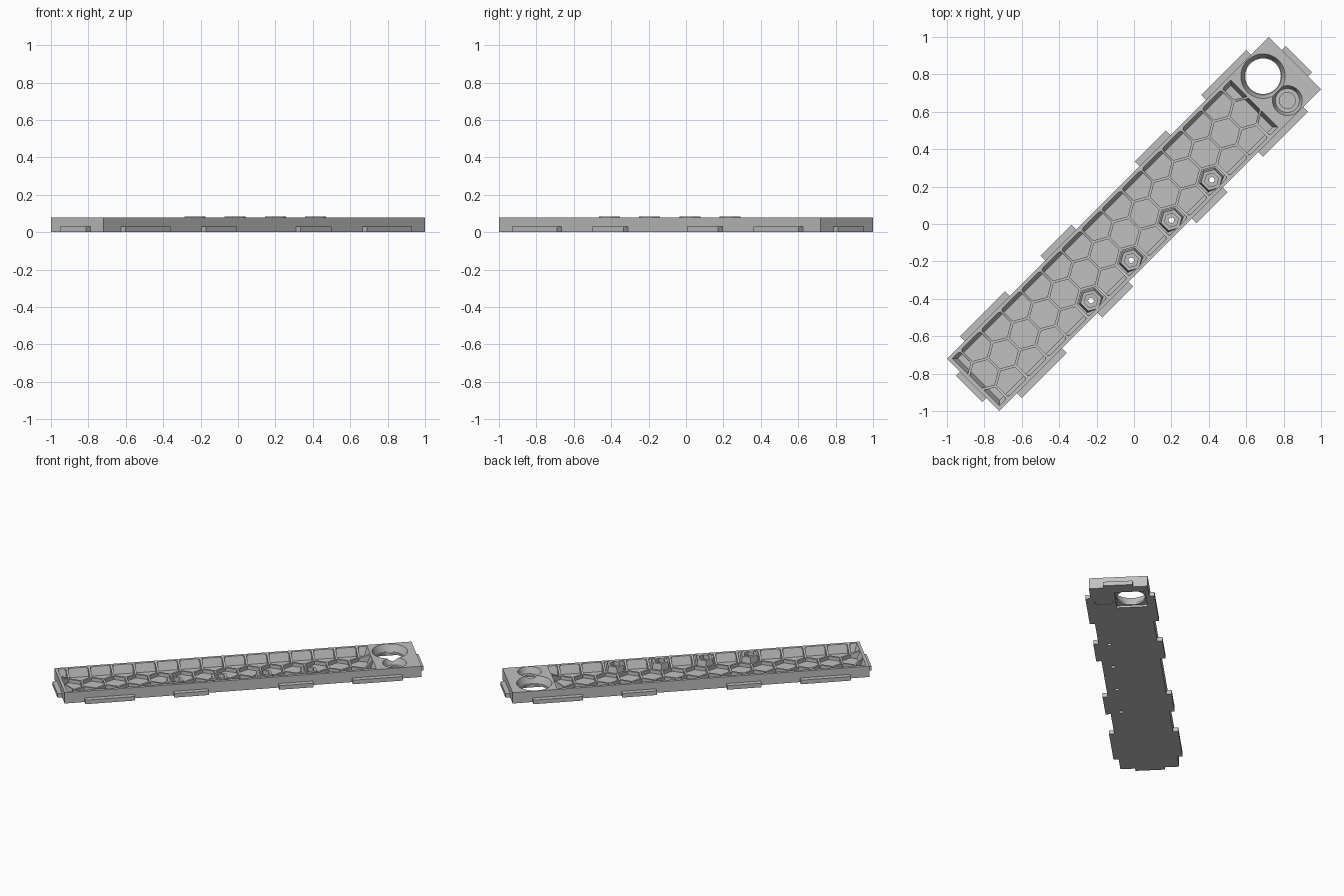
import bpy, bmesh, math
from mathutils import Vector, Matrix

if "Cube" in bpy.data.objects:
    bpy.data.objects.remove(bpy.data.objects["Cube"])

TURN = Matrix.Rotation(math.radians(45), 4, 'Z')   # bar lies along the diagonal
L, W, H = 1.216, 0.198, 0.08                        # half length, half width, height
PITCH, ROW = 0.152, 0.132                           # hex lattice spacing
FLOOR, RIB = 0.02, 0.045                            # cell floor and rib top

grey = bpy.data.materials.new("grey_plastic")
grey.diffuse_color = (0.53, 0.53, 0.53, 1)
grey.use_nodes = True
grey.node_tree.nodes["Principled BSDF"].inputs["Base Color"].default_value = grey.diffuse_color


def finish(bm, name, helper=False):
    bmesh.ops.recalc_face_normals(bm, faces=bm.faces)
    me = bpy.data.meshes.new(name)
    bm.to_mesh(me)
    bm.free()
    me.materials.append(grey)
    ob = bpy.data.objects.new(name, me)
    bpy.context.collection.objects.link(ob)
    ob.matrix_world = TURN
    ob.hide_render = helper
    return ob


def box(bm, u0, u1, v0, v1, z0, z1):
    m = Matrix.Translation(((u0 + u1) / 2, (v0 + v1) / 2, (z0 + z1) / 2))
    bmesh.ops.create_cube(bm, size=1, matrix=m @ Matrix.Diagonal((u1 - u0, v1 - v0, z1 - z0, 1)))


def cone(bm, u, v, z0, z1, r0, r1, n):
    # prism or cone with a corner pointing across the bar
    rings = [[bm.verts.new((u + r * math.sin(2 * math.pi * i / n), v + r * math.cos(2 * math.pi * i / n), z))
              for i in range(n)] for r, z in ((r0, z0), (r1, z1))]
    bm.faces.new(rings[0])
    bm.faces.new(rings[1][::-1])
    for i in range(n):
        j = (i + 1) % n
        bm.faces.new((rings[0][j], rings[0][i], rings[1][i], rings[1][j]))


def combine(target, tool, op):
    mod = target.modifiers.new(tool.name, 'BOOLEAN')
    mod.operation, mod.object, mod.solver = op, tool, 'EXACT'


# main bar
bm = bmesh.new()
box(bm, -L, L, -W, W, 0, H)
bar = finish(bm, "bar")

# trough that lowers the ribs in the middle and leaves sloping gussets at the rim
bm = bmesh.new()
low, high = [[bm.verts.new((u, v, z)) for u, v in ((u0, -h), (u1, -h), (u1, h), (u0, h))]
             for z, h, u0, u1 in ((RIB, 0.095, -1.13, 0.85), (0.0811, 0.1765, -1.194, 0.909))]
bm.faces.new(low[::-1])
bm.faces.new(high)
for i in range(4):
    j = (i + 1) % 4
    bm.faces.new((low[i], low[j], high[j], high[i]))
combine(bar, finish(bm, "trough_cutter", True), 'DIFFERENCE')

# hexagonal cells, trimmed by sloping planes along the rim
SLOPES = [(Vector(c), Vector(n).normalized()) for c, n in (
    ((0, 0.178, H), (0, 1, -0.35)), ((0, -0.178, H), (0, -1, -0.35)),
    ((0.911, 0, H), (1, 0, -0.35)), ((-1.196, 0, H), (-1, 0, -0.35)))]
cells = bmesh.new()
for row in (-1, 0, 1):
    for k in range(-9, 7):
        u = 0.156 + PITCH * k - (PITCH / 2 if row == 0 else 0)
        if not -1.23 < u < 0.94:
            continue
        cell = bmesh.new()
        cone(cell, u, row * ROW, FLOOR, 0.1, 0.0797, 0.0797, 6)
        for co, no in SLOPES:
            cut = bmesh.ops.bisect_plane(cell, geom=cell.verts[:] + cell.edges[:] + cell.faces[:],
                                         plane_co=co, plane_no=no, clear_outer=True)
            rim = [e for e in cell.edges if e.is_boundary]
            if rim:
                bmesh.ops.contextual_create(cell, geom=rim)
        bmesh.ops.recalc_face_normals(cell, faces=cell.faces)
        part = bpy.data.meshes.new("cell")
        cell.to_mesh(part)
        cell.free()
        cells.from_mesh(part)
        bpy.data.meshes.remove(part)
combine(bar, finish(cells, "cell_cutter", True), 'DIFFERENCE')

# tapered hexagonal screw bosses
boss_spots = [(0.46 - 0.304 * i, -0.127) for i in range(4)]
bm = bmesh.new()
for u, v in boss_spots:
    cone(bm, u, v, 0.01, 0.084, 0.070, 0.058, 6)
combine(bar, finish(bm, "screw_bosses", True), 'UNION')

# nut pockets
bm = bmesh.new()
for u, v in boss_spots:
    cone(bm, u, v, 0.055, 0.1, 0.038, 0.038, 6)
combine(bar, finish(bm, "nut_pocket_cutter", True), 'DIFFERENCE')

# screw holes, large through hole
HU, BIG, SMALL = 1.0465, 0.071, -0.113
bm = bmesh.new()
for u, v in boss_spots:
    cone(bm, u, v, -0.02, 0.11, 0.015, 0.015, 20)
cone(bm, HU, BIG, -0.02, 0.11, 0.095, 0.095, 48)
combine(bar, finish(bm, "through_hole_cutter", True), 'DIFFERENCE')

# flared seats around the two round openings
for name, v, r0, r1, z in (("large_seat_cutter", BIG, 0.1, 0.119, 0.03),
                           ("small_seat_cutter", SMALL, 0.064, 0.08, 0.035)):
    bm = bmesh.new()
    cone(bm, HU, v, z, 0.0803, r0, r1, 48)
    combine(bar, finish(bm, name, True), 'DIFFERENCE')

# small round well, square recess and round recess underneath
for name, shape, args in (("well_cutter", cone, (HU, SMALL, 0.025, 0.06, 0.043, 0.043, 32)),
                          ("square_recess_cutter", box, (HU - 0.103, HU + 0.103, BIG - 0.103, BIG + 0.103, -0.02, 0.015)),
                          ("round_recess_cutter", cone, (HU, SMALL, -0.02, 0.004, 0.066, 0.066, 32))):
    bm = bmesh.new()
    shape(bm, *args)
    combine(bar, finish(bm, name, True), 'DIFFERENCE')

# bake the cuts into the bar and drop the helpers
bpy.context.view_layer.update()
baked = bpy.data.meshes.new_from_object(bar.evaluated_get(bpy.context.evaluated_depsgraph_get()))
tools = [m.object for m in bar.modifiers]
bar.modifiers.clear()
bar.data = baked
for tool in tools:
    bpy.data.objects.remove(tool)

# locking tabs on both long sides and both ends
bm = bmesh.new()
for s in (-1, 1):
    for u0, u1 in ((0.24, 0.474), (0.742, 1.082)):
        for a, b in ((u0, u1), (-u1, -u0)):
            box(bm, a, b, min(s * W, s * 0.233), max(s * W, s * 0.233), 0, 0.03)
    box(bm, min(s * L, s * 1.247), max(s * L, s * 1.247), -0.099, 0.099, 0, 0.03)
finish(bm, "locking_tabs")

# smooth round walls, crisp edges
bpy.ops.object.select_all(action='DESELECT')
bpy.context.view_layer.objects.active = bar
bar.select_set(True)
bpy.ops.object.shade_smooth_by_angle(angle=math.radians(25))
